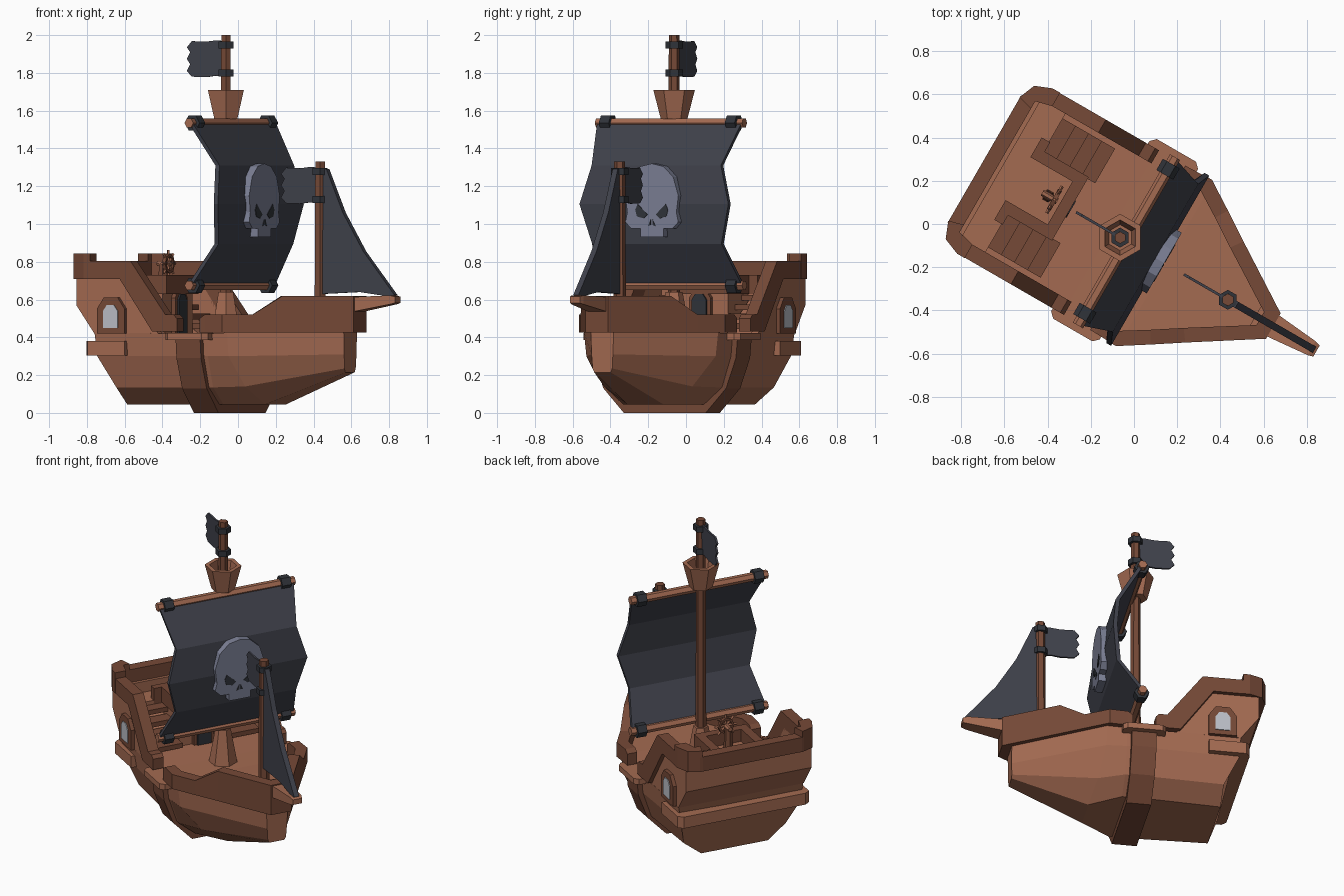
import bpy, bmesh, math
from mathutils import Matrix, Vector

if "Cube" in bpy.data.objects:
    bpy.data.objects.remove(bpy.data.objects["Cube"])

# Ship is built along local +x (bow), then turned 30 degrees
PLACE = Matrix.Translation((-0.0435, -0.075, 0)) @ Matrix.Rotation(math.radians(-30), 4, 'Z')


def material(name, rgb):
    m = bpy.data.materials.new(name)
    m.diffuse_color = (*rgb, 1)
    m.use_nodes = True
    m.node_tree.nodes["Principled BSDF"].inputs["Base Color"].default_value = m.diffuse_color
    return m


WOOD = material("light_wood", (.37, .145, .083))
DARK = material("dark_wood", (.18, .067, .038))
CLOTH = material("dark_cloth", (.05, .053, .07))
IRON = material("dark_iron", (.03, .034, .042))
BONE = material("pale_emblem", (.2, .215, .3))
GLASS = material("glass", (.5, .52, .57))


def loft(name, rings, mat, closed=False):
    """Skin a list of equal-sized rings of points."""
    bm = bmesh.new()
    vs = [[bm.verts.new(PLACE @ Vector(p)) for p in r] for r in rings]
    n = len(rings[0])
    pairs = list(zip(vs, vs[1:])) + ([(vs[-1], vs[0])] if closed else [])
    for a, b in pairs:
        for i in range(n):
            j = (i + 1) % n
            bm.faces.new((a[i], a[j], b[j], b[i]))
    if not closed:
        bm.faces.new(vs[0])
        bm.faces.new(vs[-1])
    bmesh.ops.recalc_face_normals(bm, faces=bm.faces)
    me = bpy.data.meshes.new(name)
    bm.to_mesh(me)
    bm.free()
    me.materials.append(mat)
    ob = bpy.data.objects.new(name, me)
    bpy.context.collection.objects.link(ob)
    return ob


def prism(name, pts, axis, a, b, mat):
    """Extrude a 2D outline along an axis: x takes (y,z), y takes (x,z), z takes (x,y)."""
    put = {'x': lambda p, t: (t, *p), 'y': lambda p, t: (p[0], t, p[1]), 'z': lambda p, t: (*p, t)}[axis]
    return loft(name, [[put(p, t) for p in pts] for t in (a, b)], mat)


def box(name, x, y, z, mat):
    return prism(name, [(x[0], z[0]), (x[1], z[0]), (x[1], z[1]), (x[0], z[1])], 'y', *y, mat)


def tube(name, p0, p1, r0, r1, mat, n=6):
    p0, p1 = Vector(p0), Vector(p1)
    d = (p1 - p0).normalized()
    e = Vector((1, 0, 0)) if abs(d.x) < .9 else Vector((0, 1, 0))
    f = d.cross(e)
    ring = lambda c, r: [c + r * (math.cos(t) * e + math.sin(t) * f)
                         for t in (math.tau * i / n for i in range(n))]
    return loft(name, [ring(p0, r0), ring(p1, r1)], mat)


def mirrored(half):
    return half + [(x, -y, z) for x, y, z in reversed(half)]


def arch(c, w, z0, z1):
    return [(c - w, z0), (c + w, z0), (c + w, z1 - w * .7), (c + w * .5, z1),
            (c - w * .5, z1), (c - w, z1 - w * .7)]


# Hull, lofted from stern to bow
mid = [(.24, .045), (.35, .135), (.405, .3), (.415, .42)]
hull = [
    [(-.50, .22, .045), (-.50, .335, .135), (-.585, .39, .3), (-.59, .41, .425)],
    [(-.08, y, z) for y, z in mid],
    [(.10, y, z) for y, z in mid],
    [(.28, .11, .045), (.25, .27, .14), (.22, .395, .3), (.22, .41, .425)],
    [(.735, .05, .215), (.735, .06, .235), (.737, .065, .31), (.737, .07, .425)]]
loft("hull", [mirrored(h) for h in hull], WOOD)

# Midship rib
rib = [(.25, 0), (.375, .13), (.435, .29), (.445, .4)]
loft("midship_rib", [mirrored([(x, y, z) for y, z in rib]) for x in (-.075, .075)], DARK)

# Bow rail, running round the bow
path = [(.07, .44, .07, .375, .5), (.10, .44, .10, .375, .52), (.21, .445, .19, .375, .52),
        (.346, .358, .31, .30, .52), (.48, .27, .44, .215, .62), (.795, .068, .725, .035, .62)]
sections = [[(a, b, .425), (a, b, h), (c, d, h), (c, d, .425)] for a, b, c, d, h in path]
other = [[(x, -y, z) for x, y, z in s] for s in reversed(sections)]
loft("bow_rail", sections + other, DARK)

# Bowsprit
loft("bowsprit", [[(x, -w, z0), (x, w, z0), (x, w, z1), (x, -w, z1)]
                  for x, w, z0, z1 in ((.70, .065, .52, .61), (1.0, .037, .575, .622),
                                       (1.026, .03, .582, .615))], WOOD)

# Parts on both sides of the ship
for s, side in ((1, "left"), (-1, "right")):
    prism("stern_wall_" + side, [(-.59, .42), (-.70, .57), (-.70, .72), (-.41, .72), (-.2, .42)],
          'y', s * .37, s * .412, WOOD)
    prism("stern_rail_" + side, [(-.64, .71), (-.42, .71), (-.22, .43), (-.07, .43), (-.07, .5),
                                 (-.09, .52), (-.14, .52), (-.354, .805), (-.64, .805)],
          'y', s * .37, s * .44, DARK)
    prism("stern_corner_" + side, [(-.752, s * .33), (-.72, s * .41), (-.64, s * .442), (-.60, s * .442),
                                   (-.60, s * .37), (-.68, s * .35), (-.68, s * .31)],
          'z', .71, .845, DARK)
    prism("side_platform_" + side, [(-.13, s * .4), (-.13, s * .455), (-.105, s * .48), (.105, s * .48),
                                    (.13, s * .455), (.13, s * .4)], 'z', .385, .422, WOOD)
    # Arched side window
    prism("window_frame_" + side, arch(-.477, .085, .42, .61), 'y', s * .40, s * .435, DARK)
    prism("window_glass_" + side, arch(-.477, .045, .45, .57), 'y', s * .42, s * .44, GLASS)
    box("ledge_" + side, (-.62, -.395), (s * .36, s * .432), (.305, .38), WOOD)
    # Stairs up to the quarterdeck
    for i in range(4):
        top = .475 + .05 * i
        x = -.25 - .07 * i
        box(f"stair_{side}_{i}", (x - .085, x), (s * .16, s * .345), (top - .03, top), DARK)
    prism("stair_base_" + side, [(-.54, .42), (-.29, .42), (-.54, .61)], 'y', s * .17, s * .34, WOOD)
    box("quarterdeck_rail_" + side, (-.53, -.30), (s * .115, s * .17), (.63, .73), DARK)
    box("quarterdeck_rail_end_" + side, (-.57, -.525), (s * .115, s * .22), (.63, .73), DARK)

# Stern castle
prism("quarterdeck", [(-.59, .42), (-.70, .57), (-.70, .65), (-.53, .65), (-.53, .42)], 'y', -.38, .38, WOOD)
box("cabin", (-.54, -.32), (-.16, .16), (.42, .65), WOOD)
box("transom_wall", (-.70, -.66), (-.411, .411), (.57, .72), WOOD)
box("stern_back_rail", (-.75, -.68), (-.34, .34), (.71, .805), DARK)
prism("stern_ledge", [(-.56, -.432), (-.62, -.432), (-.645, -.40), (-.645, .40), (-.62, .432), (-.56, .432)],
      'z', .305, .38, WOOD)
box("quarterdeck_front_rail", (-.345, -.29), (-.17, .17), (.63, .73), DARK)
prism("door_frame", arch(0, .065, .42, .655), 'x', -.33, -.295, DARK)
prism("door", arch(0, .045, .42, .63), 'x', -.30, -.285, IRON)

# Ship's wheel
tube("wheel_post", (-.41, 0, .64), (-.41, 0, .79), .03, .022, DARK)
tube("wheel_axle", (-.44, 0, .79), (-.36, 0, .79), .015, .015, WOOD)
rim = []
for i in range(8):
    c, q = math.cos(math.tau * i / 8), math.sin(math.tau * i / 8)
    rim.append([(x, r * c, .79 + r * q) for x, r in ((-.385, .038), (-.385, .052), (-.365, .052), (-.365, .038))])
    if i < 4:
        tube(f"wheel_spoke_{i}", (-.375, -.072 * c, .79 - .072 * q), (-.375, .072 * c, .79 + .072 * q),
             .008, .008, WOOD, 4)
loft("wheel_rim", rim, DARK, closed=True)

# Masts and crow's nest
MX, FX = -.024, .552
tube("main_mast", (MX, 0, .42), (MX, 0, 2.0), .033, .028, DARK)
tube("mast_foot", (MX, 0, .42), (MX, 0, .64), .085, .045, WOOD)
tube("fore_mast", (FX, 0, .42), (FX, 0, 1.33), .034, .029, DARK)
hexring = lambda r, z: [(MX + r * math.cos(k * math.pi / 3), r * math.sin(k * math.pi / 3), z) for k in range(6)]
loft("crows_nest", [hexring(r, z) for r, z in ((.03, 1.555), (.07, 1.555), (.11, 1.71), (.082, 1.71), (.06, 1.59))],
     WOOD)

# Yards with iron clamps
for z, label in ((1.535, "top"), (.675, "bottom")):
    tube("yard_" + label, (.01, -.45, z), (.01, .45, z), .027, .027, WOOD)
    for y in (-.385, .385):
        tube(f"yard_clamp_{label}", (.01, y - .03, z), (.01, y + .03, z), .045, .045, IRON)

# Billowing main sail
loft("main_sail", [[(x, -w, z), (x, w, z), (x + .025, w, z), (x + .025, -w, z)] for x, w, z in
                   ((.005, .44, 1.53), (.14, .395, 1.31), (.165, .455, 1.105), (.135, .395, .895), (0, .44, .68))],
     CLOTH)

# Skull emblem on the sail
half = [(.07, 1.305), (.13, 1.25), (.162, 1.15), (.15, 1.06), (.162, 1.01), (.125, .975), (.07, .975), (.07, .93)]
prism("skull_emblem", [(0, 1.32)] + half + [(-y, z) for y, z in reversed(half)], 'x', .165, .212, BONE)
for s in (-1, 1):
    prism("skull_eye", [(s * y, z) for y, z in ((.025, 1.05), (.05, 1.03), (.09, 1.04), (.1, 1.075), (.085, 1.105))],
          'x', .19, .215, IRON)
    prism("skull_nose", [(s * .005, 1.025), (s * .022, .99), (s * .005, .995)], 'x', .19, .215, IRON)

# Jib sail
prism("jib_sail", [(.58, 1.29), (.60, 1.29), (.70, 1.06), (.825, .855), (1.015, .625), (.99, .615),
                   (.80, .64), (.575, .63)], 'y', -.016, .016, CLOTH)

# Flags and their clamps
for x, z, label in ((MX, 1.78, "main"), (FX, 1.11, "fore")):
    outline = [(0, 0), (-.06, .005), (-.12, -.003), (-.205, 0), (-.235, .03), (-.215, .065), (-.235, .095),
               (-.215, .13), (-.235, .155), (-.205, .188), (-.12, .185), (-.06, .192), (0, .188)]
    prism("flag_" + label, [(x + a, z + b) for a, b in outline], 'y', -.006, .006, CLOTH)
    for h in (.02, .168):
        tube("flag_clamp_" + label, (x, 0, z + h - .018), (x, 0, z + h + .018), .046, .046, IRON)
